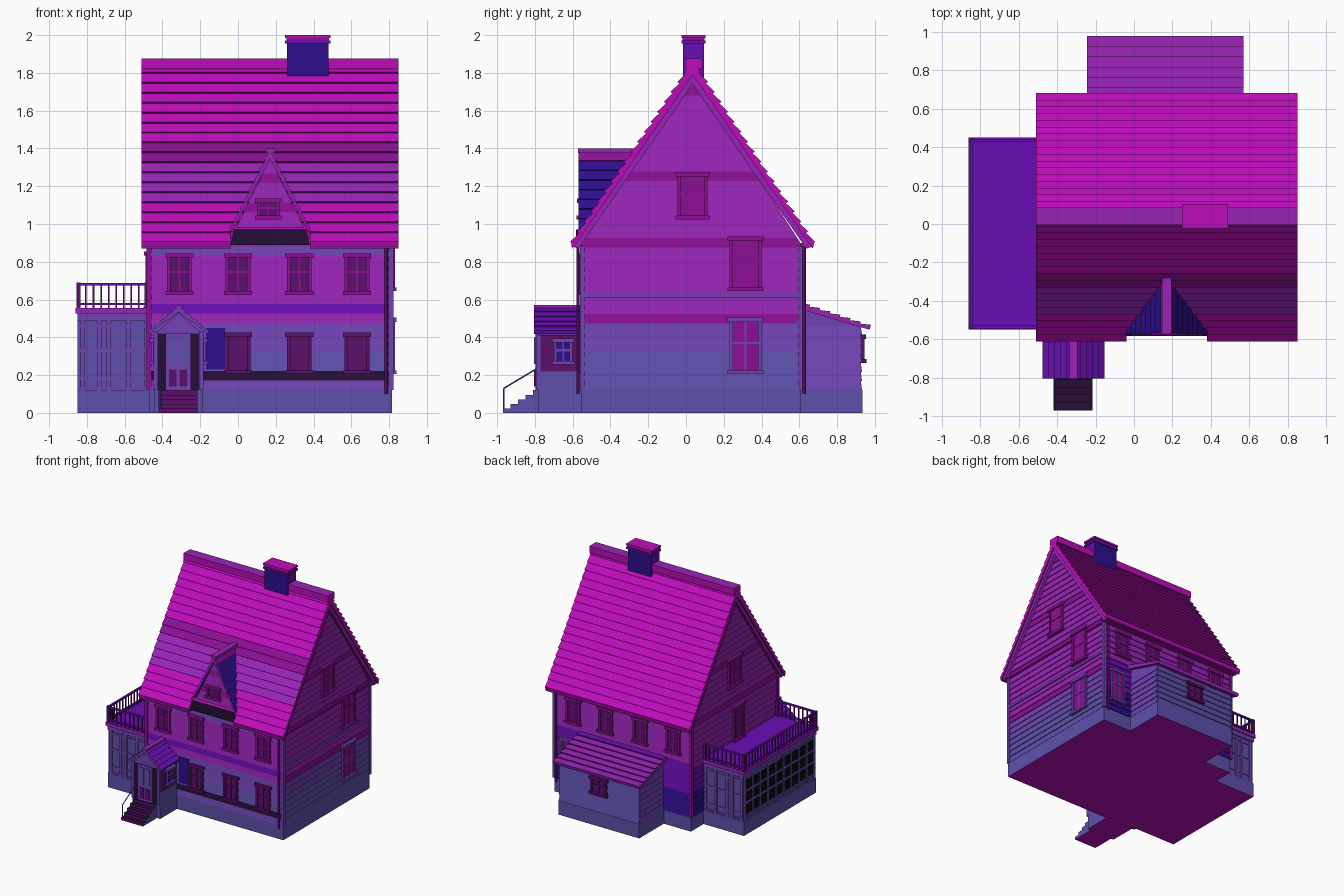
import bpy, bmesh
from mathutils import Vector

cube = bpy.data.objects.get("Cube")
if cube:
    bpy.data.objects.remove(cube, do_unlink=True)

# Flat colours, given as sRGB bytes and stored linear
PALETTE = {"magenta": (188, 13, 186), "orchid": (152, 36, 182), "plum": (140, 15, 148),
           "violet": (106, 14, 180), "navy": (46, 14, 142), "slate_blue": (95, 80, 172),
           "lavender": (112, 68, 180), "near_black_purple": (38, 14, 54),
           "dark_plum": (92, 14, 108), "black": (10, 8, 14)}
MATS = []
for mat_name, rgb in PALETTE.items():
    col = [((c / 255 + 0.055) / 1.055) ** 2.4 for c in rgb] + [1]
    m = bpy.data.materials.new(mat_name)
    m.use_nodes = True
    m.diffuse_color = col
    m.node_tree.nodes["Principled BSDF"].inputs["Base Color"].default_value = col
    MATS.append(m)
A, B, C, D, E, F, G, H, I, J = range(10)


def at(side, plane, u, out, z):
    """Point on a wall: u along it, out away from it."""
    return {"front": (u, plane - out, z), "back": (u, plane + out, z),
            "right": (plane + out, u, z), "left": (plane - out, u, z)}[side]


class Part:
    def __init__(self, name):
        self.name, self.bm = name, bmesh.new()

    def solid(self, points, faces, mat):
        vs = [self.bm.verts.new(p) for p in points]
        made = [self.bm.faces.new([vs[i] for i in f]) for f in faces]
        for f in made:
            f.material_index = mat(f.calc_center_median()) if callable(mat) else mat
        return made

    def prism(self, pts, axis, lo, hi, mat):
        put = {"x": lambda p, t: (t, p[0], p[1]), "y": lambda p, t: (p[0], t, p[1]),
               "z": lambda p, t: (p[0], p[1], t)}[axis]
        n = len(pts)
        sides = [(i, (i + 1) % n, (i + 1) % n + n, i + n) for i in range(n)]
        caps = [list(range(n))[::-1], list(range(n, 2 * n))]
        self.solid([put(p, t) for t in (lo, hi) for p in pts], sides + caps, mat)

    def box(self, x0, x1, y0, y1, z0, z1, mat):
        x0, x1 = sorted((x0, x1))
        y0, y1 = sorted((y0, y1))
        self.prism([(x0, y0), (x1, y0), (x1, y1), (x0, y1)], "z", z0, z1, mat)

    def plate(self, side, plane, u0, u1, z0, z1, out, mat):
        a, b = at(side, plane, u0, 0, z0), at(side, plane, u1, out, z1)
        self.box(a[0], b[0], a[1], b[1], z0, z1, mat)

    def beam(self, p, q, r, mat):
        p, q = Vector(p), Vector(q)
        d = q - p
        mtx = d.to_track_quat("Z", "Y").to_matrix().to_4x4()
        mtx.translation = (p + q) / 2
        old = set(self.bm.faces)
        bmesh.ops.create_cone(self.bm, cap_ends=True, segments=8, radius1=r, radius2=r,
                              depth=d.length, matrix=mtx)
        for f in set(self.bm.faces) - old:
            f.material_index = mat

    def siding(self, side, plane, span, z0, z1, bands, lip=0.007, rows=0.05):
        """Overlapping boards; bands pick a colour by height."""
        n = round((z1 - z0) / rows)
        for i in range(n):
            a, b = (z0 + (z1 - z0) * (i + k) / n for k in (0, 1))
            (l0, r0), (l1, r1) = span(a), span(b)
            pts = [at(side, plane, *p) for p in ((l0, lip, a), (r0, lip, a), (r0, 0, a),
                                                 (l0, 0, a), (l1, 0, b), (r1, 0, b))]
            mat = next(c for top, c in bands if (a + b) / 2 < top)
            self.solid(pts, [(0, 1, 5, 4), (0, 3, 2, 1), (3, 4, 5, 2), (0, 4, 3), (1, 2, 5)], mat)

    def window(self, side, plane, u, z0, z1, w, frame, pane):
        h = w / 2
        self.plate(side, plane, u - h, u + h, z0, z1, 0.011, pane)
        for s in (-1, 1):
            self.plate(side, plane, u + s * h, u + s * (h - 0.018), z0, z1, 0.02, frame)
        for a, b, out in ((z0 - 0.005, z0 + 0.014, 0.03), (z1 - 0.018, z1 + 0.005, 0.028)):
            self.plate(side, plane, u - h - 0.01, u + h + 0.01, a, b, out, frame)
        mid = z0 + (z1 - z0) * 0.55
        self.plate(side, plane, u - h, u + h, mid - 0.006, mid + 0.006, 0.016, frame)
        self.plate(side, plane, u - 0.005, u + 0.005, z0, z1, 0.015, frame)

    def done(self):
        bmesh.ops.recalc_face_normals(self.bm, faces=self.bm.faces)
        for f in self.bm.faces:  # underside of the whole house
            if f.normal.z < -0.9 and f.calc_center_median().z < 0.004:
                f.material_index = A
        me = bpy.data.meshes.new(self.name)
        self.bm.to_mesh(me)
        self.bm.free()
        for m in MATS:
            me.materials.append(m)
        bpy.context.collection.objects.link(bpy.data.objects.new(self.name, me))


def courses(eave, ridge, n, lift, skip=0):
    """Stepped outline of tile courses from eave up to ridge."""
    e, r = Vector(eave), Vector(ridge)
    d = (r - e).normalized()
    nrm = Vector((-d.y, d.x)) * (1 if d.x > 0 else -1) * lift
    out = []
    for i in range(skip, n):
        out += [e.lerp(r, i / n) + nrm, e.lerp(r, (i + 1) / n)]
    return out


def gable_roof(part, e0, ridge, e1, n, lift, thick, axis, lo, hi, mat, skip=0):
    a, b = courses(e0, ridge, n, lift, skip), courses(e1, ridge, n, lift)
    drop = Vector((0, thick))
    start = Vector(e0).lerp(Vector(ridge), skip / n)
    inner = [Vector(e1) - drop * 0.5, Vector(ridge) - drop, start - drop * 0.5]
    part.prism(a + b[::-1][1:] + inner, axis, lo, hi, mat)


XL, XR, YF, YB = -0.47, 0.81, -0.55, 0.605
RIDGE = (0.035, 1.85)

# Main body
p = Part("foundation")
p.box(XL, XR + 0.005, YF - 0.005, YB, 0, 0.12, F)
p.done()
p = Part("house_core")
p.prism([(YF, 0.12), (YB, 0.12), (YB, 0.9), (RIDGE[0], 1.79), (YF, 0.9)], "x", XL, XR, B)
p.done()


def gable_span(z):
    k = 1 if z < 0.9 else max(0.01, (1.79 - z) / 0.89)
    return (RIDGE[0] + (YF - RIDGE[0]) * k, RIDGE[0] + (YB - RIDGE[0]) * k)


p = Part("wall_siding")
upper = [(0.88, B), (0.93, C), (1.23, B), (1.28, C), (1.67, B), (1.74, C), (2, B)]
p.siding("right", XR, gable_span, 0.12, 1.78, [(0.32, F), (0.46, G), (0.51, C)] + upper)
p.siding("left", XL, gable_span, 0.12, 1.78, [(0.3, E), (0.5, D)] + upper)
wide = lambda z: (XL, XR)
p.siding("front", YF, wide, 0.12, 0.88, [(0.17, G), (0.22, H), (0.3, F), (0.47, G), (0.52, B),
                                         (0.6, D), (0.82, B), (1, G)])
p.siding("back", YB, wide, 0.12, 0.88, [(0.3, E), (0.6, D), (1, B)])
p.done()

p = Part("corner_boards_and_trim")
for x in (XL, XR):
    for y in (YF, YB):
        p.box(x - 0.014, x + 0.012, y - 0.012, y + 0.012, 0.12, 0.88, G if x > 0 else C)
p.plate("right", XR, YF, YB, 0.61, 0.63, 0.012, G)
p.plate("right", XR, YF, YB, 0.878, 0.89, 0.012, C)
p.plate("front", YF, -0.17, -0.07, 0.23, 0.45, 0.008, E)
for y in (YF - 0.022, YB + 0.022):
    p.beam((0.785, y, 0.1), (0.785, y, 0.89), 0.009, C)
p.done()

# Roof, with a gap in the lowest front course below the dormer
def roof_colour(c):
    if c.y > -0.01 or c.z > 1.41 or c.z < 1.1:
        return A
    return C if c.z > 1.32 else B


p = Part("main_roof")
for x0, x1, skip in ((-0.51, -0.04, 0), (-0.04, 0.38, 1), (0.38, 0.85, 0)):
    gable_roof(p, (-0.6, 0.9), RIDGE, (0.67, 0.9), 18, 0.014, 0.06, "x", x0, x1, roof_colour, skip)
p.box(-0.51, 0.85, -0.005, 0.085, 1.82, 1.875, lambda c: B if c.z > 1.87 else A)
p.done()

p = Part("rake_boards_and_eaves")
for x0, x1 in ((-0.5, XL), (XR, 0.84)):
    for e in (-0.6, 0.67):
        p.prism([(e, 0.88), (RIDGE[0], 1.8), (RIDGE[0], 1.74), (e * 0.95, 0.87)], "x", x0, x1, B)
p.box(-0.5, -0.04, -0.605, YF, 0.878, 0.9, C)
p.box(0.38, 0.84, -0.605, YF, 0.878, 0.9, C)
p.box(-0.5, 0.84, YB, 0.675, 0.878, 0.9, C)
p.done()

p = Part("chimney")
brick = lambda c: E if abs(c.y - 0.04) > 0.05 else D
p.box(0.26, 0.48, -0.015, 0.095, 1.7, 1.97, brick)
p.box(0.25, 0.49, -0.024, 0.104, 1.955, 1.972, D)
p.box(0.25, 0.49, -0.024, 0.104, 1.985, 2.0, lambda c: A if c.z > 1.99 else D)
p.box(0.258, 0.482, -0.018, 0.098, 1.97, 1.987, C)
p.done()

# Dormer
p = Part("dormer")
p.prism([(-0.02, 0.96), (0.36, 0.96), (0.17, 1.35)], "y", -0.55, -0.3, B)
p.siding("front", -0.55, lambda z: (0.17 - 0.19 * (1.35 - z) / 0.39, 0.17 + 0.19 * (1.35 - z) / 0.39),
         0.96, 1.32, [(1.06, B), (1.13, C), (1.23, B), (1.29, C), (2, B)])
gable_roof(p, (-0.035, 0.975), (0.17, 1.385), (0.375, 0.975), 8, 0.008, 0.04, "y", -0.57, -0.28,
           lambda c: B if c.y < -0.56 else (E if c.z < 1.32 else C))
p.box(0.145, 0.195, -0.572, -0.28, 1.375, 1.4, B)
p.prism([(-0.04, 0.89), (0.38, 0.89), (0.36, 0.97), (-0.02, 0.97)], "y", -0.582, -0.5, H)
p.window("front", -0.55, 0.16, 1.03, 1.13, 0.12, C, I)
p.done()

# Windows
p = Part("windows")
for x in (-0.31, 0.0, 0.325, 0.63):
    p.window("front", YF, x, 0.63, 0.84, 0.13, C, I)
    p.window("back", YB, x, 0.63, 0.84, 0.13, C, I)
    if x > -0.1:
        p.window("front", YF, x, 0.21, 0.42, 0.13, I, I)
p.window("back", YB, 0.68, 0.21, 0.48, 0.13, G, C)
p.window("right", XR, 0.315, 0.21, 0.5, 0.17, G, C)
p.window("right", XR, 0.315, 0.65, 0.93, 0.17, C, C)
for side, plane in (("right", XR), ("left", XL)):
    p.window(side, plane, 0.035, 1.03, 1.27, 0.16, C, C)
p.window("left", XL, -0.02, 0.55, 0.85, 0.14, C, I)
p.done()

# Rear extension with lean-to roof
p = Part("rear_extension")
p.box(-0.215, 0.545, YB - 0.01, 0.935, 0, 0.12, F)
p.prism([(0.6, 0.12), (0.925, 0.12), (0.925, 0.46), (0.6, 0.56)], "x", -0.21, 0.54, G)
p.siding("back", 0.925, lambda z: (-0.21, 0.54), 0.12, 0.46, [(1, F)])
for side, plane in (("left", -0.21), ("right", 0.54)):
    p.siding(side, plane, lambda z: (0.6, 0.925), 0.12, 0.46, [(1, G)])
p.window("back", 0.925, 0.165, 0.27, 0.41, 0.15, I, I)
p.done()
p = Part("extension_roof")
slope = courses((0.975, 0.455), (0.6, 0.58), 7, 0.012)
p.prism(slope + [(0.6, 0.55), (0.972, 0.44)], "x", -0.245, 0.57, lambda c: D if 0.6 < c.y < 0.66 else B)
p.done()

# Sunroom with roof terrace
p = Part("sunroom")
p.box(-0.85, XL, -0.535, 0.435, 0, 0.12, F)
p.box(-0.84, XL, -0.525, 0.425, 0.12, 0.5, F)
for side, plane in (("front", -0.525), ("back", 0.425)):
    for x in (-0.825, -0.735, -0.685, -0.58, -0.485):
        p.plate(side, plane, x - 0.012, x + 0.012, 0.12, 0.5, 0.009, G)
    for z in (0.13, 0.18, 0.33, 0.46):
        p.plate(side, plane, -0.84, XL, z - 0.007, z + 0.007, 0.007, G)
p.plate("left", -0.84, -0.5, 0.4, 0.17, 0.47, 0.004, J)
for i in range(10):
    y = -0.515 + i * 0.93 / 9
    p.plate("left", -0.84, y - 0.01, y + 0.01, 0.12, 0.5, 0.011, F)
for z in (0.15, 0.27, 0.37, 0.475):
    p.plate("left", -0.84, -0.525, 0.425, z - 0.008, z + 0.008, 0.009, F)
p.box(-0.85, XL, -0.54, 0.44, 0.49, 0.53, G)
p.box(-0.86, XL, -0.55, 0.45, 0.525, 0.555, lambda c: D if c.z > 0.55 else B)
p.done()

p = Part("terrace_railing")
rail = [(-0.845, -0.535), (-0.845, 0.435)]
for z0, z1 in ((0.572, 0.582), (0.675, 0.688)):
    p.box(-0.853, -0.837, -0.543, 0.443, z0, z1, D)
    for _, y in rail:
        p.box(-0.85, XL, y - 0.008, y + 0.008, z0, z1, D)
for x, y in rail + [(-0.485, y) for _, y in rail]:
    p.box(x - 0.011, x + 0.011, y - 0.011, y + 0.011, 0.55, 0.69, I)
for i in range(1, 25):
    y = -0.535 + 0.97 * i / 25
    p.box(-0.849, -0.841, y - 0.004, y + 0.004, 0.55, 0.68, I)
for i in range(1, 9):
    x = -0.845 + 0.04 * i
    for _, y in rail:
        p.box(x - 0.004, x + 0.004, y - 0.004, y + 0.004, 0.55, 0.68, I)
p.done()

# Entrance porch
p = Part("porch")
p.box(-0.445, -0.185, -0.78, YF, 0, 0.22, F)
p.box(-0.44, -0.19, -0.775, YF, 0.22, 0.42, lambda c: H if c.y < -0.77 else I)
p.prism([(-0.45, 0.41), (-0.18, 0.41), (-0.315, 0.53)], "y", -0.785, YF, G)
for side, plane in (("right", -0.19), ("left", -0.44)):
    p.window(side, plane, -0.65, 0.26, 0.39, 0.1, G, E)
p.plate("front", -0.78, -0.445, -0.185, 0.12, 0.42, 0.006, H)
p.plate("front", -0.786, -0.385, -0.25, 0.12, 0.42, 0.012, G)
for u in (-0.345, -0.29):
    p.plate("front", -0.798, u - 0.02, u + 0.02, 0.26, 0.4, 0.006, F)
    p.plate("front", -0.798, u - 0.02, u + 0.02, 0.14, 0.23, 0.006, I)
for x in (-0.435, -0.195):
    p.box(x - 0.012, x + 0.012, -0.795, -0.77, 0.12, 0.43, G)
p.done()
p = Part("porch_roof")
gable_roof(p, (-0.472, 0.43), (-0.315, 0.56), (-0.158, 0.43), 5, 0.007, 0.025, "y", -0.805, YF,
           lambda c: G if c.y < -0.8 else D)
p.box(-0.335, -0.295, -0.806, YF, 0.555, 0.57, B)
p.done()

# Steps and handrail
p = Part("steps")
for i in range(5):
    y, z = -0.97 + 0.04 * i, 0.024 * (i + 1)
    p.box(-0.42, -0.215, y, -0.775, z - 0.024, z,
          lambda c: F if abs(c.x + 0.3175) > 0.09 else (I if c.y < y + 0.001 else H))
p.done()
p = Part("handrail")
p.beam((-0.41, -0.965, 0.02), (-0.41, -0.965, 0.13), 0.004, F)
p.beam((-0.41, -0.965, 0.13), (-0.41, -0.78, 0.24), 0.004, F)
p.done()
